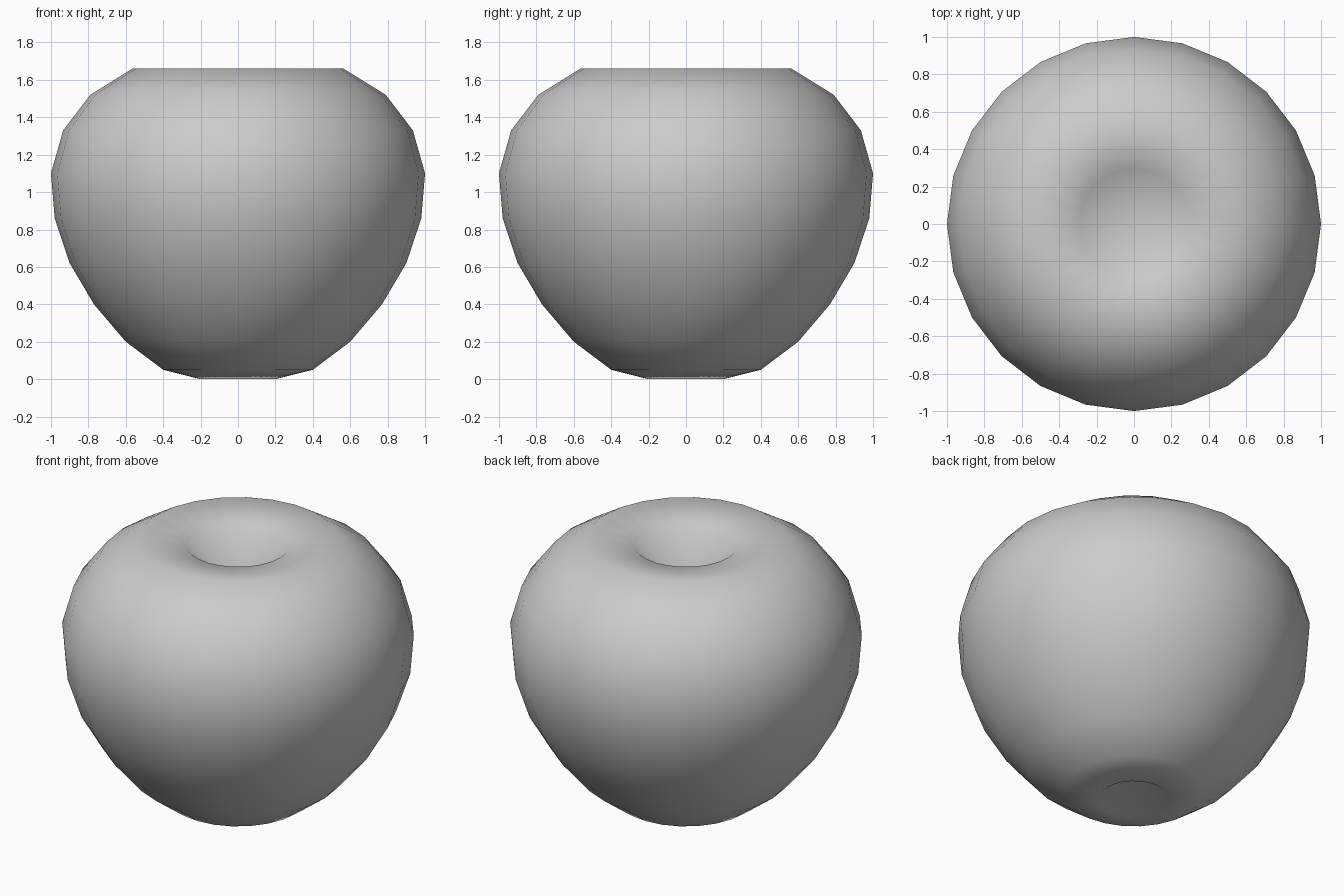
import bpy
import bmesh
from math import cos, sin, tau

cube = bpy.data.objects.get("Cube")
if cube:
    bpy.data.objects.remove(cube, do_unlink=True)

SIDES = 24
# Radius and height of each ring, from the base up to the stem hollow
RINGS = [(0.2, 0.0), (0.4, 0.05), (0.6, 0.2), (0.77, 0.4), (0.9, 0.62),
         (0.98, 0.86), (1.0, 1.1), (0.935, 1.33), (0.79, 1.52),
         (0.565, 1.66), (0.295, 1.625)]
BASE_HOLLOW, STEM_HOLLOW = 0.14, 1.38


def make_material(name, color):
    mat = bpy.data.materials.new(name)
    mat.use_nodes = True
    mat.diffuse_color = color
    mat.node_tree.nodes["Principled BSDF"].inputs["Base Color"].default_value = color
    return mat


# Fruit body: rings bridged into a lathe, closed by a sunken point at each end
bm = bmesh.new()
loops = [[bm.verts.new((r * cos(tau * i / SIDES), r * sin(tau * i / SIDES), z))
          for i in range(SIDES)] for r, z in RINGS]
bottom = bm.verts.new((0, 0, BASE_HOLLOW))
top = bm.verts.new((0, 0, STEM_HOLLOW))
for i in range(SIDES):
    j = (i + 1) % SIDES
    for low, high in zip(loops, loops[1:]):
        bm.faces.new((low[i], low[j], high[j], high[i]))
    bm.faces.new((bottom, loops[0][j], loops[0][i]))
    bm.faces.new((top, loops[-1][i], loops[-1][j]))
for face in bm.faces:
    face.smooth = True

mesh = bpy.data.meshes.new("apple_body")
bm.to_mesh(mesh)
bm.free()
mesh.materials.append(make_material("light_grey", (0.6, 0.6, 0.6, 1)))
apple = bpy.data.objects.new("apple_body", mesh)
bpy.context.collection.objects.link(apple)
